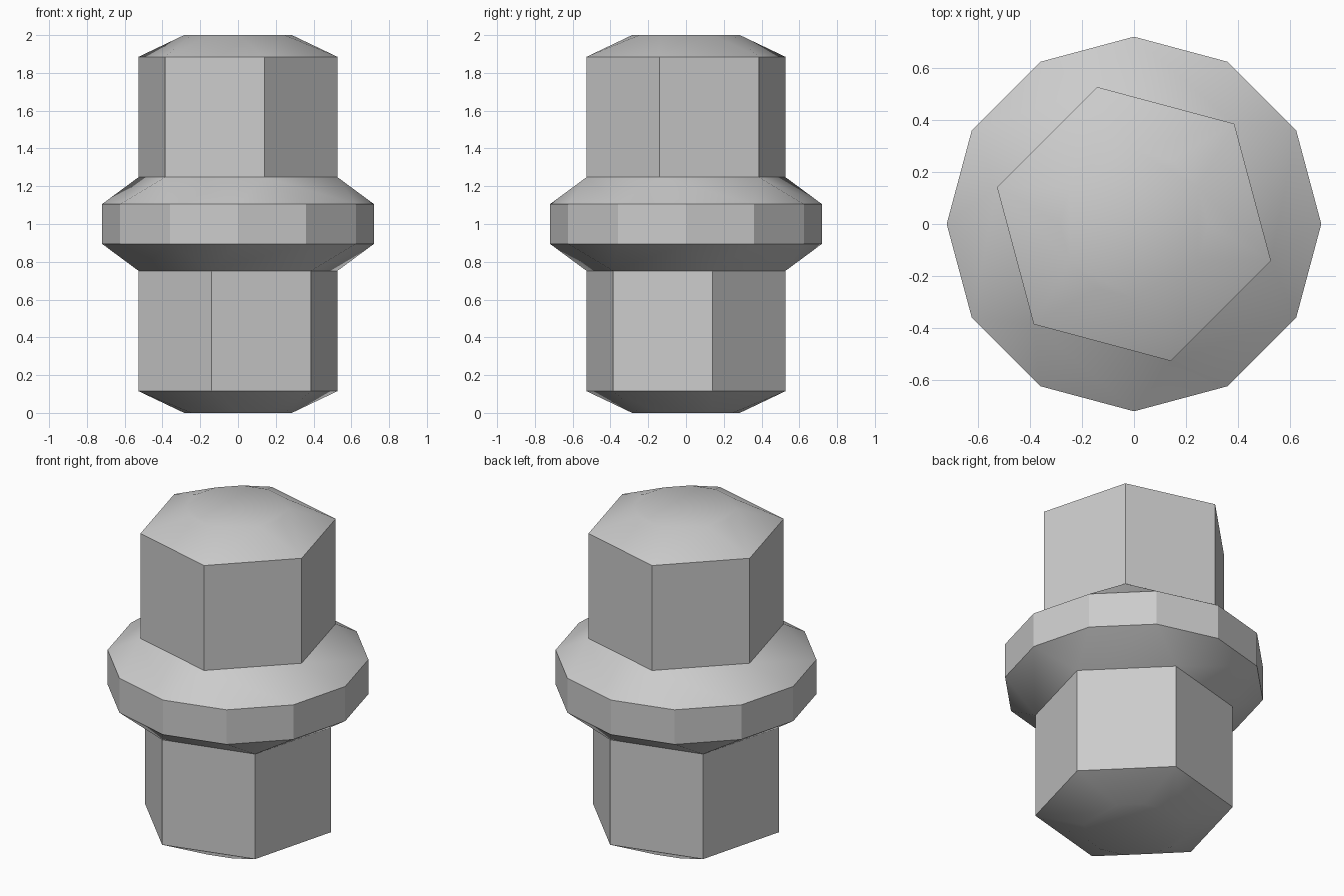
import bpy, bmesh
from math import cos, sin, radians

if "Cube" in bpy.data.objects:
    bpy.data.objects.remove(bpy.data.objects["Cube"])

HEX_R, FLANGE_R, CAP_R = 0.545, 0.72, 0.285
bm = bmesh.new()


def ring(sides, r, z, start=0):
    step = 360 / sides
    return [bm.verts.new((r * cos(radians(start + i * step)),
                          r * sin(radians(start + i * step)), z))
            for i in range(sides)]


def wall(a, b):
    # straight sides between rings with equal counts
    n = len(a)
    for i in range(n):
        j = (i + 1) % n
        bm.faces.new((a[i], a[j], b[j], b[i]))


def chamfer(hexa, dodeca, shift):
    # hexagon to twelve-sided ring: a triangle at each corner, a quad at each side
    for i in range(6):
        h, h2 = hexa[i], hexa[(i + 1) % 6]
        d = [dodeca[(2 * i + shift + k) % 12] for k in range(3)]
        bm.faces.new((h, d[0], d[1]))
        bm.faces.new((h, d[1], d[2], h2))


def half(sign, start):
    # one half of the piece, mirrored in height about z = 1
    shift = int(start // 30)
    z = lambda h: 1 + sign * h
    rim = ring(12, FLANGE_R, z(0.105))
    neck = ring(6, HEX_R, z(0.248), start)
    shoulder = ring(6, HEX_R, z(0.885), start)
    cap = ring(12, CAP_R, z(1.0))
    chamfer(neck, rim, shift)
    wall(neck, shoulder)
    chamfer(shoulder, cap, shift)
    bm.faces.new(cap)
    return rim


# Two hexagonal ends, turned against each other, joined by the flange band
wall(half(-1, 15), half(1, 45))
bmesh.ops.recalc_face_normals(bm, faces=bm.faces[:])

mesh = bpy.data.meshes.new("hex_fitting")
bm.to_mesh(mesh)
bm.free()
obj = bpy.data.objects.new("hex_fitting", mesh)
bpy.context.collection.objects.link(obj)

# Soft shading on the shallow caps and cones, sharp elsewhere
bpy.context.view_layer.objects.active = obj
obj.select_set(True)
bpy.ops.object.shade_smooth_by_angle(angle=radians(29))
